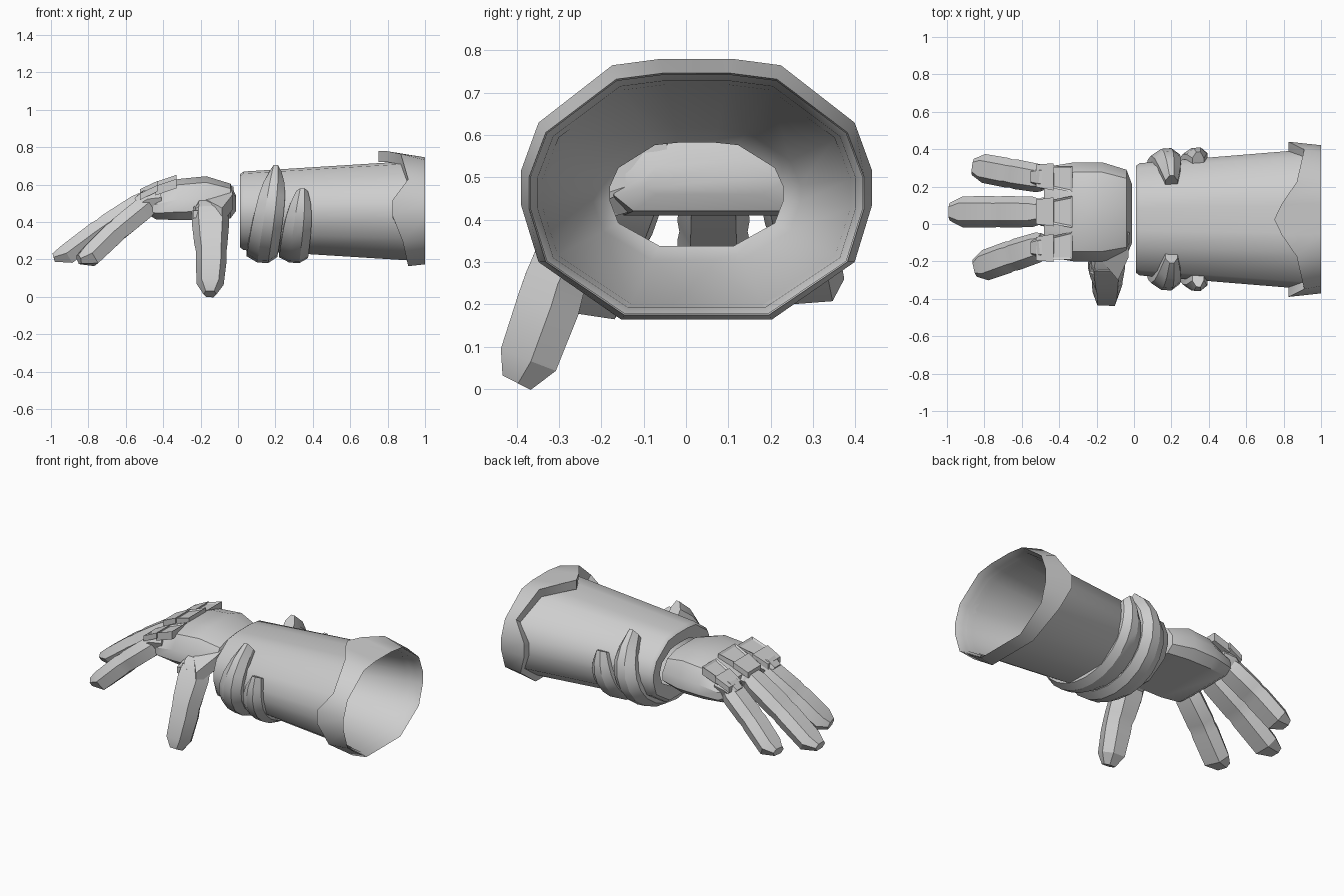
import bpy, bmesh, math
from mathutils import Vector

cube = bpy.data.objects.get("Cube")
if cube:
    bpy.data.objects.remove(cube)

grey = bpy.data.materials.new("plain grey")
grey.use_nodes = True
colour = (0.62, 0.62, 0.62, 1)
grey.diffuse_color = colour
grey.node_tree.nodes["Principled BSDF"].inputs["Base Color"].default_value = colour

MID_Y, MID_Z = 0.025, 0.46


def finish(name, bm, angle):
    bmesh.ops.recalc_face_normals(bm, faces=bm.faces[:])
    mesh = bpy.data.meshes.new(name)
    bm.to_mesh(mesh)
    bm.free()
    mesh.materials.append(grey)
    obj = bpy.data.objects.new(name, mesh)
    bpy.context.collection.objects.link(obj)
    bpy.ops.object.select_all(action='DESELECT')
    obj.select_set(True)
    bpy.context.view_layer.objects.active = obj
    bpy.ops.object.shade_smooth_by_angle(angle=math.radians(angle))


def loft(name, rings, angle=25, loop=False):
    """Skin a list of equal-length rings; loop joins the last ring to the first."""
    bm = bmesh.new()
    rows = [[bm.verts.new(p) for p in ring] for ring in rings]
    n = len(rows[0])
    pairs = list(zip(rows, rows[1:])) + ([(rows[-1], rows[0])] if loop else [])
    for a, b in pairs:
        for i in range(n):
            j = (i + 1) % n
            bm.faces.new((a[i], a[j], b[j], b[i]))
    if not loop:
        bm.faces.new(rows[0])
        bm.faces.new(rows[-1])
    finish(name, bm, angle)


# Faceted oval shared by the sleeve and cuff, as a half outline mirrored in y
HALF = [(0, 1), (.2, 1), (.48, .95), (.9, .51), (1, .14), (1, -.12), (.9, -.56), (.43, -1), (0, -1)]
OVAL = HALF + [(-y, z) for y, z in HALF[-2:0:-1]]


def oval(xs, ry, rz, mid_z=MID_Z):
    if not isinstance(xs, list):
        xs = [xs] * len(OVAL)
    return [(x, MID_Y + y * ry, mid_z + z * rz) for x, (y, z) in zip(xs, OVAL)]


# Hollow forearm sleeve with an inward lip at the wrist
loft("forearm_sleeve", [
    oval(.02, .205, .122), oval(.01, .285, .195), oval(.03, .3, .21),
    oval(.96, .376, .268), oval(.998, .393, .283), oval(.9, .364, .259),
    oval(.06, .245, .156)], 40, True)

# Flared cuff with a pointed scalloped front edge
half_edge = [.75, .79, .87, .91, .825, .825, .88, .91, .91]
edge = half_edge + half_edge[-2:0:-1]
loft("elbow_cuff", [
    oval(edge, .362, .262), oval(edge, .415, .308, .472), oval(1, .396, .286)], 40, True)


# Bands that wrap under the wrist and taper to fins at their open ends
def band(name, start, centre, lean, width, height, steps=16):
    rings = []
    for k in range(steps + 1):
        t = k / steps
        a = math.radians(start - t * (180 + 2 * start))
        end = abs(2 * t - 1)
        w = width * (1 - .6 * end ** 5)
        c = centre - lean * (1 - math.sin(a)) / 2
        h = height * (1 + .35 * end ** 3)
        ring = []
        for dx, lift in ((-.5, -.015), (-.5, .5 * h), (-.15, h), (.2, h), (.5, .4 * h), (.5, -.015)):
            x = c + dx * w
            ring.append((x, MID_Y + (.3 + .08 * x + lift) * math.cos(a),
                         MID_Z + (.21 + .06 * x + lift) * math.sin(a)))
        rings.append(ring)
    loft(name, rings, 25)


band("wrist_band_front", 54, .208, .08, .165, .06)
band("wrist_band_rear", 24, .362, .065, .155, .05)

# Palm, lofted from the knuckles to the wrist
PALM = [(-.42, .5), (.42, .5), (.8, .36), (1, 0), (1, -.3), (.8, -.5), (-.8, -.5), (-1, -.3), (-1, 0), (-.8, .36)]


def palm_ring(x, y0, y1, z0, z1):
    return [(x, (y0 + y1) / 2 + y * (y1 - y0) / 2, (z0 + z1) / 2 + z * (z1 - z0)) for y, z in PALM]


loft("palm", [
    palm_ring(-.48, -.16, .28, .44, .55), palm_ring(-.44, -.18, .31, .415, .575),
    palm_ring(-.32, -.2, .33, .41, .63), palm_ring(-.17, -.2, .33, .41, .645),
    palm_ring(-.04, -.17, .29, .42, .605), palm_ring(-.01, -.1, .21, .46, .54)], 35)

# Fingers are faceted limbs running along a straight or bent path
FACETS = [(-.28, .5), (.28, .5), (.5, .05), (.32, -.5), (-.32, -.5), (-.5, .05)]


def limb(name, side, stations):
    side = Vector(side)
    pts = [Vector(s[0]) for s in stations]
    rings = []
    for i, (p, w, h) in enumerate(stations):
        d = (pts[min(i + 1, len(pts) - 1)] - pts[max(i - 1, 0)]).normalized()
        s = (side - d * side.dot(d)).normalized()
        up = s.cross(d)
        rings.append([pts[i] + s * a * w + up * b * h for a, b in FACETS])
    loft(name, rings, 25)


def finger(name, base, tip, width, thick):
    base, tip = Vector(base), Vector(tip)
    lift = Vector((-.02, 0, .025))
    shape = ((0, .8, .85, 0), (.08, .95, 1, 0), (.4, 1, 1, .2), (.47, .95, .94, .2),
             (.53, 1, 1, .2), (.88, .97, .95, 0), (1, .55, .4, .8))
    limb(name, (0, 1, 0), [(base.lerp(tip, t) + lift * up, width * w, thick * h)
                           for t, w, h, up in shape])


finger("middle_finger", (-.5, .065, .515), (-.97, .065, .19), .17, .115)
finger("index_finger", (-.48, -.115, .495), (-.835, -.235, .18), .172, .12)
finger("outer_finger", (-.48, .24, .5), (-.845, .305, .215), .16, .115)


# Knuckle armour: recessed slabs over each finger root
def slab(name, corners, depth, frame=0):
    bm = bmesh.new()
    face = bm.faces.new([bm.verts.new(c) for c in corners])
    face.normal_update()
    if face.normal.z < 0:
        face.normal_flip()
    low = bmesh.ops.extrude_face_region(bm, geom=[face], use_keep_orig=True)["geom"]
    for v in (g for g in low if isinstance(g, bmesh.types.BMVert)):
        v.co.z -= depth
    if frame:
        bmesh.ops.inset_region(bm, faces=[face], thickness=frame, depth=0)
        for v in face.verts:
            v.co.z -= .008
    finish(name, bm, 20)


for label, y, root, front, drop, lean in (
        ("middle", .065, .17, .13, 0, 0), ("index", -.115, .15, .125, .022, -.012), ("outer", .24, .14, .12, .022, .012)):
    def across(x, w, z, shift=0):
        return [(x, y + shift - w / 2, z - drop), (x, y + shift + w / 2, z - drop)]
    r, f = across(-.33, root, .652), across(-.44, front, .615, lean)
    slab(label + "_knuckle_plate", r + f[::-1], .05, .016)
    b, e = across(-.43, front + .025, .62, lean), across(-.525, front, .575, lean * 1.5)
    slab(label + "_knuckle_tip", b + e[::-1], .035)
    limb(label + "_knuckle_joint", (0, 1, 0), [
        ((-.42, y, .525), root * .95, .1), ((-.49, y + lean, .515), root * .9, .11),
        ((-.53, y + lean, .49), root * .7, .09)])

# Thumb with its joint and the sloping guard above it
limb("thumb", (1, 0, 0), [
    ((-.15, -.205, .465), .19, .1), ((-.147, -.235, .4), .2, .14),
    ((-.145, -.29, .29), .178, .15), ((-.143, -.31, .25), .165, .145),
    ((-.143, -.325, .2), .165, .15), ((-.149, -.372, .07), .145, .14),
    ((-.15, -.4, .015), .07, .075)])
limb("thumb_joint", (1, 0, 0), [
    ((-.15, -.1, .49), .16, .12), ((-.15, -.2, .455), .19, .11), ((-.15, -.25, .41), .17, .1)])
slab("thumb_guard", [(-.17, -.02, .645), (-.025, -.045, .59), (-.03, -.18, .545),
                     (-.085, -.3, .475), (-.17, -.2, .52)], .08)
slab("thumb_knuckle_plate", [(-.235, -.19, .49), (-.165, -.19, .495), (-.165, -.27, .465), (-.24, -.265, .46)], .04, .014)
